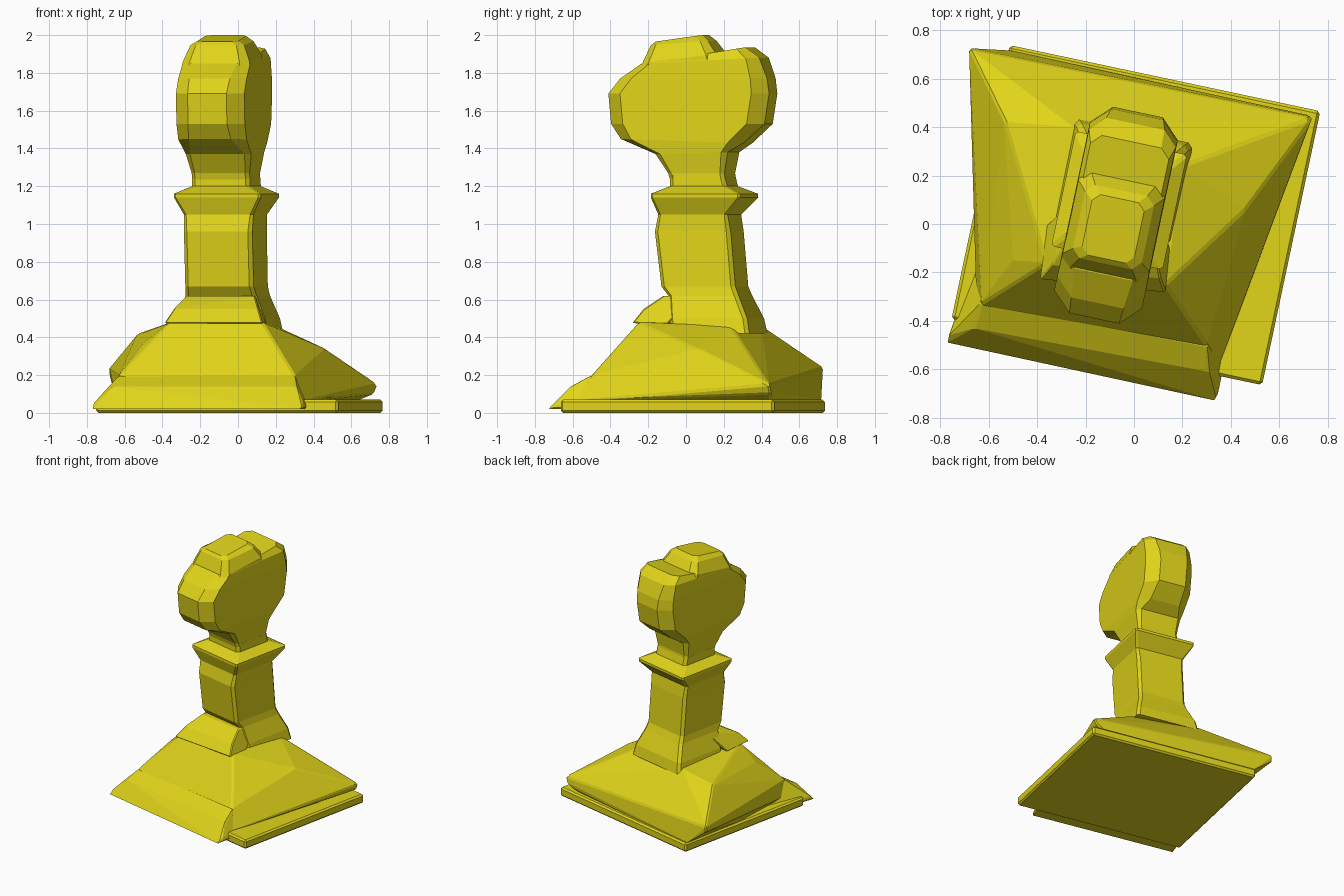
import bpy, bmesh, math
from mathutils import Vector, Matrix

TURN = Matrix.Rotation(math.radians(-12), 4, 'Z')   # whole piece is turned a little
paint = bpy.data.materials.new("yellow")
paint.diffuse_color = (0.75, 0.66, 0.01, 1)


def finish(bm, name, bevel=0.0):
    bmesh.ops.recalc_face_normals(bm, faces=bm.faces[:])
    me = bpy.data.meshes.new(name)
    bm.to_mesh(me)
    bm.free()
    ob = bpy.data.objects.new(name, me)
    bpy.context.collection.objects.link(ob)
    me.materials.append(paint)
    if bevel:
        m = ob.modifiers.new("edge", 'BEVEL')
        m.width = bevel
        m.segments = 1
        m.limit_method = 'ANGLE'
        m.angle_limit = math.radians(25)
    return ob


def hull(name, pts, bevel=0.0):
    bm = bmesh.new()
    vs = [bm.verts.new(p) for p in pts]
    res = bmesh.ops.convex_hull(bm, input=vs)
    junk = {g for g in res["geom_interior"] + res["geom_unused"]
            if isinstance(g, bmesh.types.BMVert)}
    if junk:
        bmesh.ops.delete(bm, geom=list(junk), context='VERTS')
    bmesh.ops.dissolve_limit(bm, angle_limit=math.radians(4),
                             verts=bm.verts[:], edges=bm.edges[:])
    return finish(bm, name, bevel)


def loft(name, rings, cu=-0.08):
    """Chamfered box rings: z front, z back, front, back, half width, chamfer."""
    bm = bmesh.new()
    loops = []
    for zf, zb, f, b, w, c in rings:
        outline = [(-w + c, f), (w - c, f), (w, f + c), (w, b - c),
                   (w - c, b), (-w + c, b), (-w, b - c), (-w, f + c)]
        loop = []
        for u, v in outline:
            z = zf + (zb - zf) * (v - f) / (b - f)
            loop.append(bm.verts.new(TURN @ Vector((u + cu, v, z))))
        loops.append(loop)
    for lo, hi in zip(loops, loops[1:]):
        for i in range(8):
            j = (i + 1) % 8
            bm.faces.new((lo[i], lo[j], hi[j], hi[i]))
    bm.faces.new(loops[0][::-1])
    bm.faces.new(loops[-1])
    return finish(bm, name)


# bottom slab
hull("base_slab", [TURN @ Vector((x, y, z)) for x in (-0.655, 0.655)
                   for y in (-0.54, 0.615) for z in (0.0, 0.07)], 0.012)

# front foot sloping down to the ground
hull("front_foot", [(-0.77, -0.49, 0.02), (0.34, -0.73, 0.02),
                    (-0.765, -0.46, 0.05), (0.35, -0.68, 0.05),
                    (-0.66, -0.43, 0.14), (0.31, -0.61, 0.14),
                    (-0.63, -0.32, 0.2), (0.3, -0.5, 0.2),
                    (-0.6, 0.0, 0.02), (0.45, -0.2, 0.02)], 0.008)

# skewed pyramid body
hull("base_body", [(-0.63, -0.33, 0.2), (0.3, -0.5, 0.2),
                   (-0.65, -0.38, 0.08), (0.35, -0.6, 0.06),
                   (-0.36, -0.16, 0.48), (0.13, -0.25, 0.48),
                   (-0.5, -0.15, 0.37), (-0.53, 0.42, 0.42),
                   (-0.25, 0.4, 0.46), (0.2, 0.24, 0.46),
                   (0.46, 0.06, 0.34), (0.74, 0.44, 0.15),
                   (0.72, 0.45, 0.1), (-0.68, 0.725, 0.24),
                   (-0.68, 0.72, 0.2), (-0.5, 0.715, 0.06),
                   (0.62, 0.45, 0.06), (-0.6, 0.2, 0.06)], 0.01)

# overhanging lip below the front of the neck
hull("neck_lip", [(-0.39, -0.23, 0.475), (0.13, -0.285, 0.475),
                  (-0.34, -0.17, 0.55), (0.11, -0.225, 0.55),
                  (-0.27, -0.06, 0.62), (0.09, -0.12, 0.62),
                  (-0.25, 0.1, 0.62), (0.1, 0.05, 0.62),
                  (-0.36, 0.0, 0.47), (0.15, -0.1, 0.47)], 0.006)

# neck with collar
loft("neck", [(0.42, 0.42, -0.05, 0.375, 0.25, 0.02),
              (0.5, 0.5, -0.06, 0.36, 0.235, 0.02),
              (0.62, 0.62, -0.075, 0.305, 0.193, 0.02),
              (0.67, 0.67, -0.115, 0.285, 0.185, 0.02),
              (0.96, 0.96, -0.15, 0.26, 0.185, 0.02),
              (1.05, 1.05, -0.13, 0.245, 0.188, 0.015),
              (1.14, 1.14, -0.16, 0.325, 0.235, 0.012),
              (1.16, 1.16, -0.16, 0.325, 0.235, 0.012),
              (1.2, 1.2, -0.075, 0.235, 0.158, 0.02),
              (1.26, 1.26, -0.075, 0.22, 0.157, 0.02)])

# head
loft("head", [(1.22, 1.22, -0.07, 0.225, 0.155, 0.02),
              (1.27, 1.27, -0.085, 0.22, 0.157, 0.02),
              (1.37, 1.38, -0.15, 0.24, 0.177, 0.03),
              (1.45, 1.43, -0.345, 0.32, 0.185, 0.07),
              (1.53, 1.53, -0.4, 0.43, 0.185, 0.08),
              (1.69, 1.69, -0.415, 0.455, 0.185, 0.08),
              (1.77, 1.77, -0.35, 0.445, 0.185, 0.075),
              (1.85, 1.88, -0.23, 0.405, 0.183, 0.06),
              (1.87, 1.935, -0.05, 0.33, 0.165, 0.04)])

# crown on top of the head
loft("crown", [(1.78, 1.82, -0.28, 0.2, 0.183, 0.05),
               (1.85, 1.9, -0.225, 0.175, 0.182, 0.045),
               (1.945, 1.97, -0.185, 0.125, 0.145, 0.035),
               (1.965, 2.0, -0.165, 0.09, 0.11, 0.03)])
